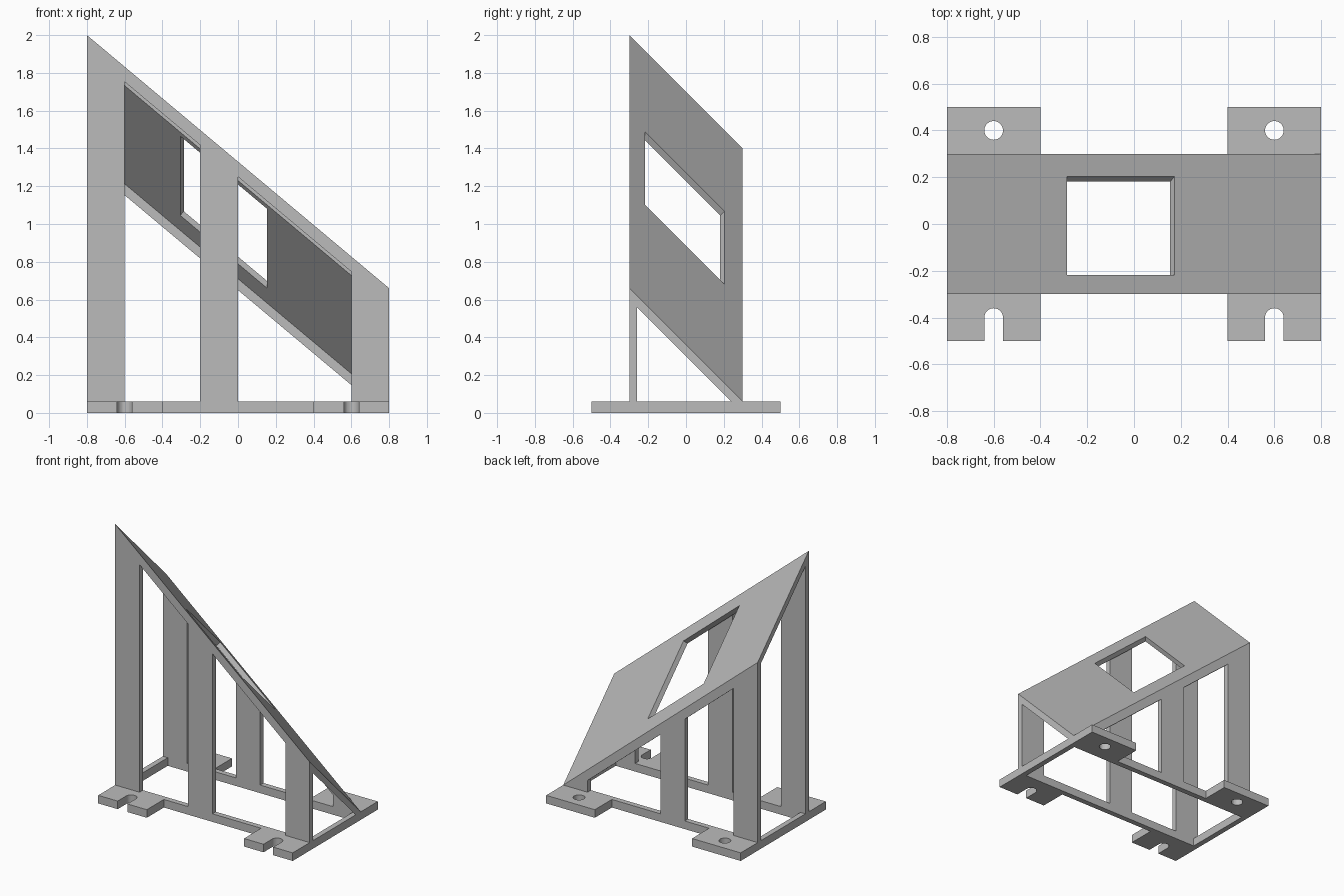
import bpy, bmesh, math
from mathutils import Vector

cube = bpy.data.objects.get("Cube")
if cube:
    bpy.data.objects.remove(cube, do_unlink=True)

grey = bpy.data.materials.new("light_grey")
grey.use_nodes = True
COLOUR = (0.5, 0.5, 0.5, 1)
grey.diffuse_color = COLOUR
grey.node_tree.nodes["Principled BSDF"].inputs["Base Color"].default_value = COLOUR

SLOPE = 0.8375            # fall of the top plate along x; it falls 1:1 along y
NORMAL = Vector((SLOPE, 1, 1))
BASE, WALL, SKIN = 0.06, 0.04, 0.06


def top(x, y):
    return 1.03 - SLOPE * x - y


def make(name, bm):
    bmesh.ops.recalc_face_normals(bm, faces=bm.faces)
    mesh = bpy.data.meshes.new(name)
    bm.to_mesh(mesh)
    bm.free()
    mesh.materials.append(grey)
    obj = bpy.data.objects.new(name, mesh)
    bpy.context.collection.objects.link(obj)
    return obj


def prism(name, outline, offset):
    """Extrude a planar outline along an offset."""
    bm = bmesh.new()
    face = bm.faces.new([bm.verts.new(p) for p in outline])
    new = bmesh.ops.extrude_face_region(bm, geom=[face], use_keep_orig=True)["geom"]
    bmesh.ops.translate(bm, vec=offset, verts=[v for v in new if isinstance(v, bmesh.types.BMVert)])
    return make(name, bm)


def box(name, low, high, drop=None):
    """Box between two corners, optionally sliced parallel to the top plate."""
    bm = bmesh.new()
    bmesh.ops.create_cube(bm, size=1)
    for v in bm.verts:
        v.co = [h if c > 0 else l for c, l, h in zip(v.co, low, high)]
    if drop is not None:
        bmesh.ops.bisect_plane(bm, geom=bm.verts[:] + bm.edges[:] + bm.faces[:], dist=1e-6,
                               plane_co=(0, 0, top(0, 0) - drop), plane_no=NORMAL, clear_outer=True)
        bmesh.ops.holes_fill(bm, edges=[e for e in bm.edges if e.is_boundary])
    return make(name, bm)


def drill(x, y, radius):
    bm = bmesh.new()
    bmesh.ops.create_cone(bm, cap_ends=True, segments=32, radius1=radius, radius2=radius, depth=1)
    bmesh.ops.translate(bm, vec=(x, y, 0), verts=bm.verts)
    return make("drill", bm)


def cut(obj, cutters):
    """Subtract the cutters, bake the result and discard them."""
    for c in cutters:
        c.hide_render = True
        mod = obj.modifiers.new("cut", "BOOLEAN")
        mod.operation, mod.solver, mod.object = "DIFFERENCE", "EXACT", c
    graph = bpy.context.evaluated_depsgraph_get()
    mesh = bpy.data.meshes.new_from_object(obj.evaluated_get(graph))
    obj.modifiers.clear()
    obj.data = mesh
    for c in cutters:
        bpy.data.objects.remove(c, do_unlink=True)


# Wedge-shaped frame, hollow, with open ends and an open floor
frame = box("sloped_frame", (-0.8, -0.3, 0), (0.8, 0.3, 3), 0)
inner = 0.3 - WALL
cutters = [
    box("side_void", (-0.9, -inner, BASE), (0.9, inner, 3), SKIN),
    box("floor_void", (WALL - 0.8, -inner, -0.1), (0.8 - WALL, inner, BASE + 0.01)),
]

# Two slanted windows in both the front and the back wall
for x0, x1 in ((-0.6, -0.2), (0, 0.6)):
    for side in (-1, 1):
        y = side * 0.3
        outline = [(x0, BASE), (x1, BASE), (x1, top(x1, y) - 0.08), (x0, top(x0, y) - 0.08)]
        cutters.append(prism("window", [(px, side * inner, pz) for px, pz in outline], (0, side * 0.1, 0)))

# Opening through the top plate, square to its surface
corners = [(-0.287, -0.217), (0.173, -0.217), (0.173, 0.203), (-0.287, 0.203)]
through = NORMAL.normalized() * 0.06
cutters.append(prism("opening", [Vector((x, y, top(x, y))) + through for x, y in corners], through * -2))
cut(frame, cutters)

# Mounting feet: round holes at the back, open slots at the front
for side, word in ((-1, "right"), (1, "left")):
    x = side * 0.6
    back = box("back_foot_" + word, (x - 0.2, 0.3, 0), (x + 0.2, 0.5, BASE))
    cut(back, [drill(x, 0.4, 0.04)])
    front = box("front_foot_" + word, (x - 0.2, -0.5, 0), (x + 0.2, -0.3, BASE))
    arc = [(x + 0.04 * math.cos(a), -0.4 + 0.04 * math.sin(a), -0.1)
           for a in (math.pi * i / 16 for i in range(17))]
    slot = [(x + 0.04, -0.6, -0.1)] + arc + [(x - 0.04, -0.6, -0.1)]
    cut(front, [prism("slot", slot, (0, 0, 0.3))])
